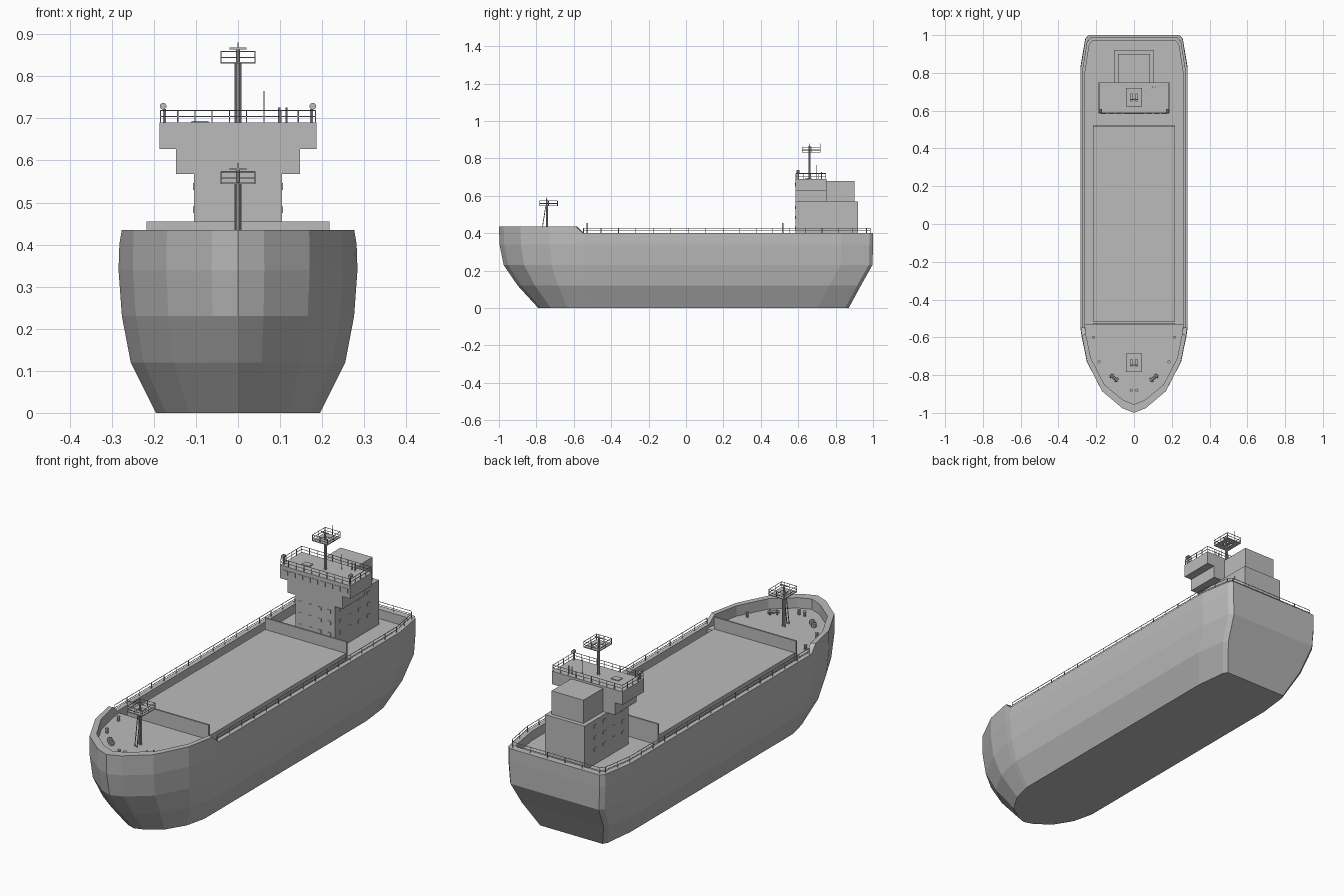
import bpy, bmesh, math
from mathutils import Vector

cube = bpy.data.objects.get("Cube")
if cube:
    bpy.data.objects.remove(cube, do_unlink=True)

grey = bpy.data.materials.new("ship_grey")
grey.use_nodes = True
grey.diffuse_color = (0.5, 0.5, 0.5, 1)
grey.node_tree.nodes["Principled BSDF"].inputs["Base Color"].default_value = (0.5, 0.5, 0.5, 1)


def finish(name, bm):
    bmesh.ops.recalc_face_normals(bm, faces=bm.faces)
    mesh = bpy.data.meshes.new(name)
    bm.to_mesh(mesh)
    bm.free()
    mesh.materials.append(grey)
    obj = bpy.data.objects.new(name, mesh)
    bpy.context.collection.objects.link(obj)
    return obj


def add_box(bm, x0, x1, y0, y1, z0, z1):
    verts = bmesh.ops.create_cube(bm, size=1)["verts"]
    for v in verts:
        v.co = Vector((x1 if v.co.x > 0 else x0, y1 if v.co.y > 0 else y0, z1 if v.co.z > 0 else z0))


def box(name, *bounds):
    bm = bmesh.new()
    add_box(bm, *bounds)
    return finish(name, bm)


def add_rod(bm, a, b, r=0.0015, sides=6):
    a, b = Vector(a), Vector(b)
    d = b - a
    verts = bmesh.ops.create_cone(bm, cap_ends=True, segments=sides, radius1=r, radius2=r, depth=d.length)["verts"]
    turn = d.to_track_quat("Z", "Y").to_matrix()
    for v in verts:
        v.co = turn @ v.co + (a + b) / 2


def add_railing(bm, path, height, spacing, rails=2):
    for a, b in zip(path, path[1:]):
        a, b = Vector(a), Vector(b)
        for i in range(1, rails + 1):
            up = Vector((0, 0, height * i / rails))
            add_rod(bm, a + up, b + up)
        count = max(1, round((b - a).length / spacing))
        for i in range(count + 1):
            p = a.lerp(b, i / count)
            add_rod(bm, p, p + Vector((0, 0, height)))


# Half outline of the hull at deck height: share of the half beam, y
OUTLINE = [(0, -1), (0.22, -0.975), (0.6, -0.885), (0.88, -0.73), (0.98, -0.59),
           (1, -0.55), (1, 0.2), (1, 0.83), (0.91, 0.98), (0.85, 1)]


def ring(beam, bow, stern, z):
    """Closed plan outline; z may be a number or a function of the outline y."""
    half = []
    for share, y in OUTLINE:
        if y < -0.5:
            yy = -0.5 + (y + 0.5) * (-bow - 0.5) / 0.5
        elif y > 0.5:
            yy = y + stern - 1
        else:
            yy = y
        half.append((share * beam, yy, z(y) if callable(z) else z))
    return half + [(-x, y, h) for x, y, h in reversed(half) if x > 0]


def loft(name, rings):
    bm = bmesh.new()
    loops = [[bm.verts.new(p) for p in r] for r in rings]
    n = len(loops[0])
    for low, high in zip(loops, loops[1:]):
        for i in range(n):
            j = (i + 1) % n
            bm.faces.new((low[i], low[j], high[j], high[i]))
    bm.faces.new(loops[0][::-1])
    bm.faces.new(loops[-1])
    return finish(name, bm)


def rim(y):
    return 0.435 if y <= -0.59 else 0.4


# Hull with bulwark and sunken main deck
DECK = 0.355
loft("hull", [
    ring(0.195, -0.79, 0.87, 0),
    ring(0.255, -0.9, 0.935, 0.12),
    ring(0.276, -0.975, 0.997, 0.23),
    ring(0.284, -0.997, 1, 0.34),
    ring(0.282, -1, 1, rim),
    ring(0.26, -0.955, 0.968, rim),
    ring(0.26, -0.955, 0.968, DECK)])

# Raised deck at the bow
FORE = 0.385
plan = [p for p in ring(0.26, -0.955, 0.968, 0) if p[1] < -0.5]
left = [p for p in plan if p[0] >= 0] + [(0.26, -0.53, 0)]
plan = left + [(-x, y, z) for x, y, z in reversed(left) if x > 0]
loft("bow_deck", [[(x, y, z) for x, y, _ in plan] for z in (DECK, FORE)])

# Cargo hatch and the walls at its ends
box("cargo_hatch", -0.215, 0.215, -0.52, 0.52, DECK, 0.4)
box("front_hatch_wall", -0.217, 0.217, -0.532, -0.524, DECK, 0.455)
box("rear_hatch_wall", -0.217, 0.217, 0.513, 0.521, DECK, 0.455)

# Deck railing along both sides and round the stern
bm = bmesh.new()
edge = [p for p in ring(0.272, -0.98, 0.985, 0.4) if p[1] > -0.56]
half = [p for p in edge if p[0] > 0]
add_railing(bm, half + [(-x, y, z) for x, y, z in reversed(half)], 0.027, 0.09)
finish("deck_railing", bm)

# Accommodation tower
box("tower_base", -0.105, 0.105, 0.585, 0.92, DECK, 0.568)
box("tower_middle", -0.147, 0.147, 0.585, 0.75, 0.568, 0.627)
box("bridge", -0.187, 0.187, 0.585, 0.75, 0.627, 0.69)
box("funnel_casing", -0.085, 0.085, 0.75, 0.9, 0.568, 0.68)

# Thin window plates on the tower front and sides
bm = bmesh.new()
for z in (0.42, 0.475, 0.53):
    for x in (-0.075, -0.025, 0.025, 0.075):
        add_box(bm, x - 0.009, x + 0.009, 0.583, 0.586, z, z + 0.016)
    for y in (0.63, 0.7, 0.77, 0.84):
        for s in (-1, 1):
            add_box(bm, s * 0.1055 - 0.0015, s * 0.1055 + 0.0015, y - 0.009, y + 0.009, z, z + 0.016)
for i in range(9):
    x = (i - 4) * 0.04
    add_box(bm, x - 0.015, x + 0.015, 0.583, 0.586, 0.65, 0.672)
finish("tower_windows", bm)

# Bridge roof railing
bm = bmesh.new()
corners = [(-0.184, 0.588), (0.184, 0.588), (0.184, 0.747), (-0.184, 0.747), (-0.184, 0.588)]
add_railing(bm, [(x, y, 0.69) for x, y in corners], 0.029, 0.04)
finish("bridge_railing", bm)

# Searchlights, aerial and short vents on the bridge roof
bm = bmesh.new()
for s in (-1, 1):
    add_rod(bm, (s * 0.175, 0.6, 0.69), (s * 0.175, 0.6, 0.722), 0.004)
    add_rod(bm, (s * 0.178, 0.59, 0.729), (s * 0.178, 0.608, 0.729), 0.008, 10)
finish("searchlights", bm)
bm = bmesh.new()
add_rod(bm, (0.062, 0.7, 0.69), (0.062, 0.7, 0.765), 0.001)
for x in (0.098, 0.115):
    add_rod(bm, (x, 0.725, 0.69), (x, 0.725, 0.726), 0.003)
add_box(bm, -0.11, -0.07, 0.64, 0.67, 0.69, 0.694)
finish("bridge_roof_fittings", bm)


def mast(name, y, base, top, stays):
    bm = bmesh.new()
    add_rod(bm, (0, y, base), (0, y, top + 0.035), 0.0045, 8)
    for s in (-1, 1):
        add_rod(bm, (s * 0.006, y + 0.004, base), (s * 0.006, y + 0.004, top), 0.0025)
        if stays:
            add_rod(bm, (s * 0.006, y - 0.03, base), (s * 0.006, y - 0.005, top), 0.002)
    # Open platform: four planks around the hatch
    c, w, d, hole = y + 0.01, 0.04, 0.048, 0.018
    for s in (-1, 1):
        add_box(bm, -w, w, *sorted((c + s * hole, c + s * d)), top, top + 0.004)
        add_box(bm, *sorted((s * hole, s * w)), c - hole, c + hole, top, top + 0.004)
    add_box(bm, -0.007, 0.007, c - hole, c + hole, top, top + 0.003)
    path = [(-w, c - d), (w, c - d), (w, c + d), (-w, c + d), (-w, c - d)]
    add_railing(bm, [(px, py, top) for px, py in path], 0.029, 0.042)
    # Radar bar and whip aerial
    add_box(bm, -0.02, 0.02, y - 0.003, y + 0.003, top + 0.034, top + 0.038)
    add_rod(bm, (0, y, top), (0, y, top + 0.05), 0.0015)
    add_rod(bm, (0, c + d, top), (0, c + d, top + 0.05), 0.001)
    finish(name, bm)


mast("bow_mast", -0.745, FORE, 0.544, True)
mast("bridge_mast", 0.66, 0.69, 0.83, False)

# Bollards and winches on the bow deck
bm = bmesh.new()
for x, y in ((0.185, -0.73), (0.215, -0.6), (0.015, -0.88)):
    for s in (-1, 1):
        add_rod(bm, (s * x, y, FORE), (s * x, y, FORE + 0.02), 0.006, 8)
        add_rod(bm, (s * x, y, FORE + 0.02), (s * x, y, FORE + 0.024), 0.008, 8)
finish("bollards", bm)
bm = bmesh.new()
for s in (-1, 1):
    centre = Vector((s * 0.105, -0.815, FORE + 0.014))
    axis = Vector((s * math.cos(0.7), math.sin(0.7), 0))
    add_rod(bm, centre - axis * 0.026, centre + axis * 0.026, 0.007, 8)
    for k in (-0.016, 0.016):
        add_rod(bm, centre + axis * (k - 0.003), centre + axis * (k + 0.003), 0.014, 10)
finish("winches", bm)
